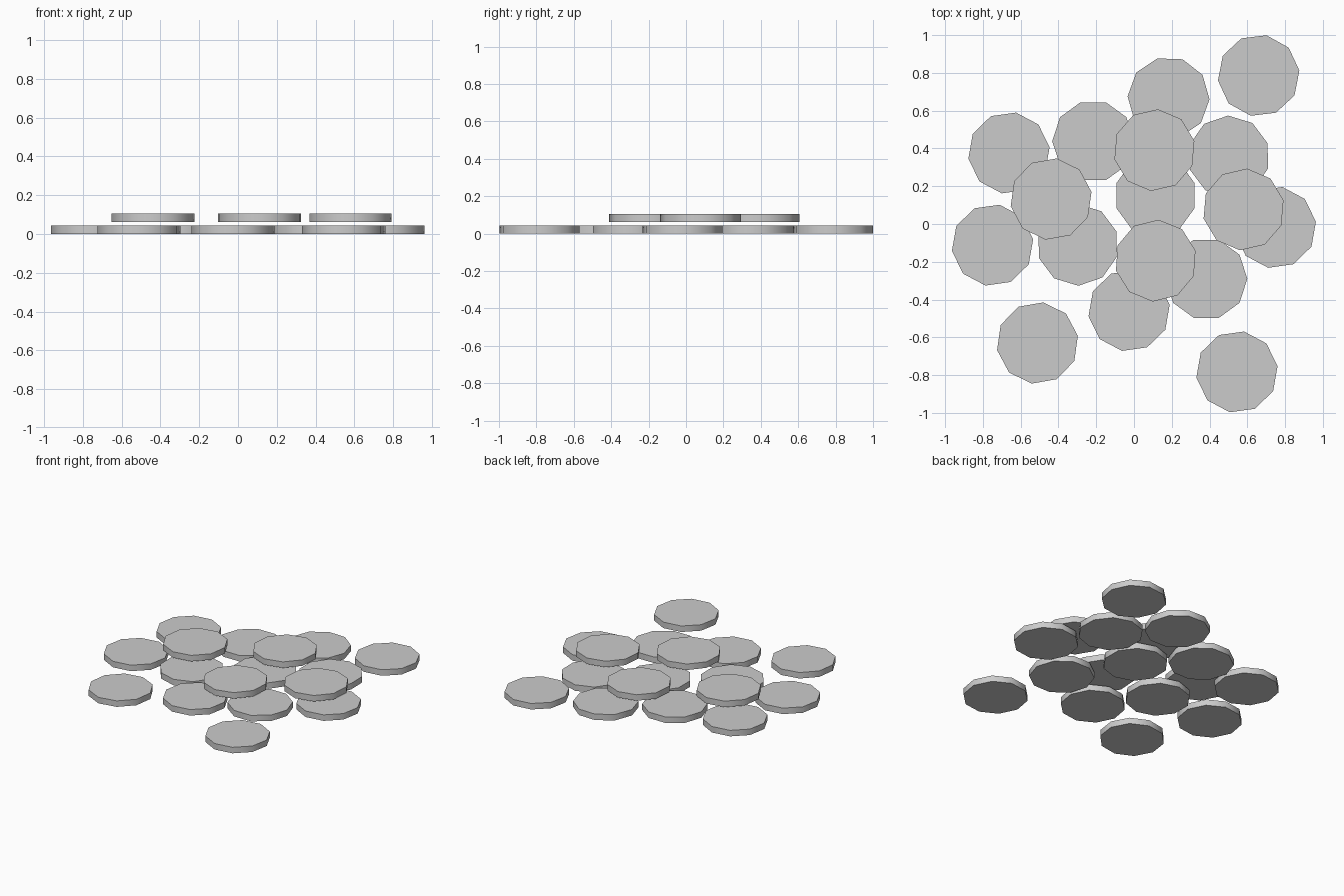
import bpy
import math

cube = bpy.data.objects.get("Cube")
if cube:
    bpy.data.objects.remove(cube, do_unlink=True)

RADIUS, THICK, SIDES = 0.217, 0.044, 10

grey = bpy.data.materials.new("light_grey")
grey.use_nodes = True
colour = (0.6, 0.6, 0.6, 1)
grey.diffuse_color = colour
grey.node_tree.nodes["Principled BSDF"].inputs["Base Color"].default_value = colour


def add_disc(name, x, y, base, turn):
    """Ten-sided coin with one corner turned to the given angle in degrees."""
    bpy.ops.mesh.primitive_cylinder_add(
        vertices=SIDES, radius=RADIUS, depth=THICK,
        location=(x, y, base + THICK / 2),
        rotation=(0, 0, math.radians(turn - 90)))
    disc = bpy.context.object
    disc.name = name
    disc.data.materials.append(grey)
    bpy.ops.object.shade_smooth_by_angle(angle=math.radians(40))


# Discs lying on the ground: x, y, turn
lower = [
    (0.66, 0.786, 7), (0.183, 0.668, -2), (-0.216, 0.438, 0),
    (-0.662, 0.376, 8), (-0.749, -0.112, 8), (-0.298, -0.11, 19),
    (-0.511, -0.63, 10), (-0.026, -0.458, 8), (0.383, -0.29, 0),
    (0.545, -0.783, 8), (0.748, -0.018, 8), (0.502, 0.357, 19),
    (0.114, 0.15, 18),
]
# Discs stacked above them
upper = [(0.108, 0.391, 13), (-0.439, 0.132, 10), (0.58, 0.077, 13), (0.115, -0.194, 14)]

for i, (x, y, turn) in enumerate(lower, 1):
    add_disc(f"lower_disc_{i}", x, y, 0, turn)
for i, (x, y, turn) in enumerate(upper, 1):
    add_disc(f"upper_disc_{i}", x, y, 0.062, turn)
